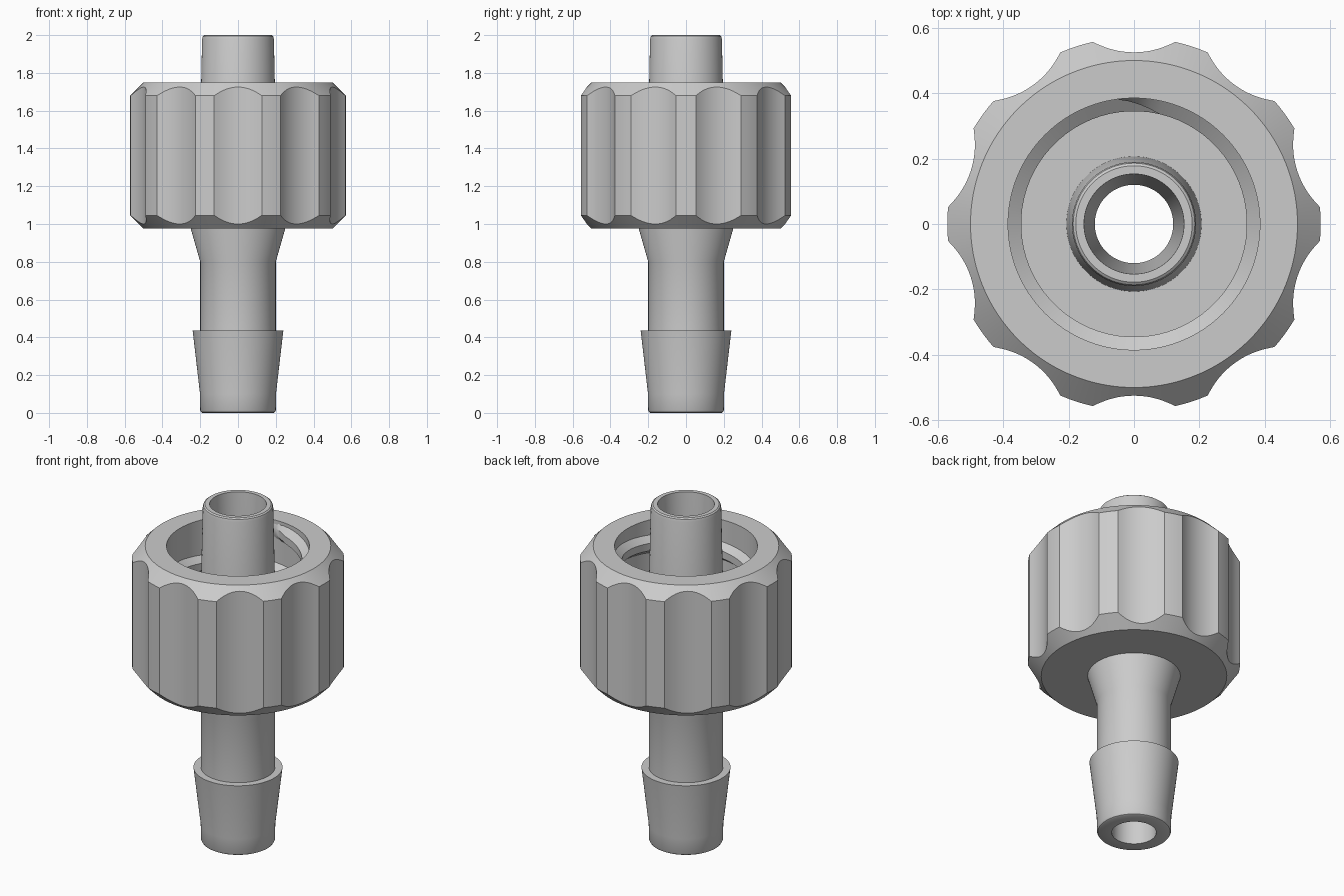
import bpy, bmesh, math

if "Cube" in bpy.data.objects:
    bpy.data.objects.remove(bpy.data.objects["Cube"])

grey = bpy.data.materials.new("light_grey")
grey.diffuse_color = (0.6, 0.6, 0.6, 1)
grey.use_nodes = True
grey.node_tree.nodes["Principled BSDF"].inputs["Base Color"].default_value = grey.diffuse_color


def finish(bm, name, angle=30):
    bmesh.ops.recalc_face_normals(bm, faces=bm.faces[:])
    me = bpy.data.meshes.new(name)
    bm.to_mesh(me)
    bm.free()
    ob = bpy.data.objects.new(name, me)
    bpy.context.collection.objects.link(ob)
    me.materials.append(grey)
    bpy.ops.object.select_all(action='DESELECT')
    ob.select_set(True)
    bpy.context.view_layer.objects.active = ob
    bpy.ops.object.shade_smooth_by_angle(angle=math.radians(angle))
    return ob


def sweep(name, columns, closed=True, angle=30):
    """Skin a list of closed cross-sections, each a list of points."""
    bm = bmesh.new()
    rings = [[bm.verts.new(p) for p in col] for col in columns]
    n = len(rings[0])
    for i in range(len(rings) if closed else len(rings) - 1):
        a, b = rings[i], rings[(i + 1) % len(rings)]
        for j in range(n):
            k = (j + 1) % n
            bm.faces.new((a[j], b[j], b[k], a[k]))
    if not closed:
        bm.faces.new(rings[0])
        bm.faces.new(rings[-1])
    return finish(bm, name, angle)


def polar(t, r, z):
    return (r * math.cos(t), r * math.sin(t), z)


# Hollow stem: hose barb, neck, flare and tapered tip around one bore
stem = [(0.12, 0), (0.188, 0), (0.195, 0.004), (0.2, 0.014), (0.201, 0.1),
        (0.24, 0.435), (0.2, 0.435), (0.2, 0.8), (0.25, 0.975), (0.25, 1.1),
        (0.209, 1.1), (0.19, 1.98), (0.186, 1.994), (0.178, 2.0),
        (0.153, 2.0), (0.12, 1.2)]
SEG = 96
sweep("barbed_stem", [[polar(2 * math.pi * i / SEG, r, z) for r, z in stem]
                      for i in range(SEG)])

# Grip collar: ten lobes separated by circular scallops, chamfered at both ends
LOBES, R_LOBE, R_CUT, CUT_POS = 10, 0.571, 0.261, 0.786
TOP, BASE, FLOOR, R_END, R_HOLE = 1.75, 0.975, 1.22, 0.5, 0.385
step = 2 * math.pi / LOBES
half_cut = math.radians(12.8)


def grip_radius(d):
    """Outer radius at angle d from the middle of a scallop."""
    if abs(d) >= half_cut:
        return R_LOBE
    return CUT_POS * math.cos(d) - math.sqrt(R_CUT ** 2 - (CUT_POS * math.sin(d)) ** 2)


offsets = [half_cut * (k / 7) for k in range(-7, 8)]
offsets += [half_cut + (step - 2 * half_cut) * k / 4 for k in range(1, 4)]
collar = []
for lobe in range(LOBES):
    for d in offsets:
        t = step * (lobe + 0.5) + d
        s = grip_radius(d)
        drop = s - R_END
        prof = [(0.2, BASE), (R_END, BASE), (s, BASE + drop), (s, TOP - drop),
                (R_END, TOP), (R_HOLE, TOP), (R_HOLE, FLOOR), (0.2, FLOOR)]
        collar.append([polar(t, r, z) for r, z in prof])
sweep("grip_collar", collar, angle=22)

# Internal right-handed thread winding down from the collar mouth
LEAD, TURNS, PER = 0.238, 1.85, 72
count = int(TURNS * PER)
thread = []
for i in range(count + 1):
    a = 2 * math.pi * i / PER
    t = math.radians(97) - a
    z = TOP - 0.062 - LEAD * i / PER
    fade = max(0.05, min(1, i / 4, (count - i) / 4))
    crest = R_HOLE - 0.04 * fade
    thread.append([polar(t, r, z + dz) for r, dz in
                   ((R_HOLE + 0.01, 0.06), (crest, 0.022),
                    (crest, -0.022), (R_HOLE + 0.01, -0.06))])
sweep("inner_thread", thread, closed=False)
